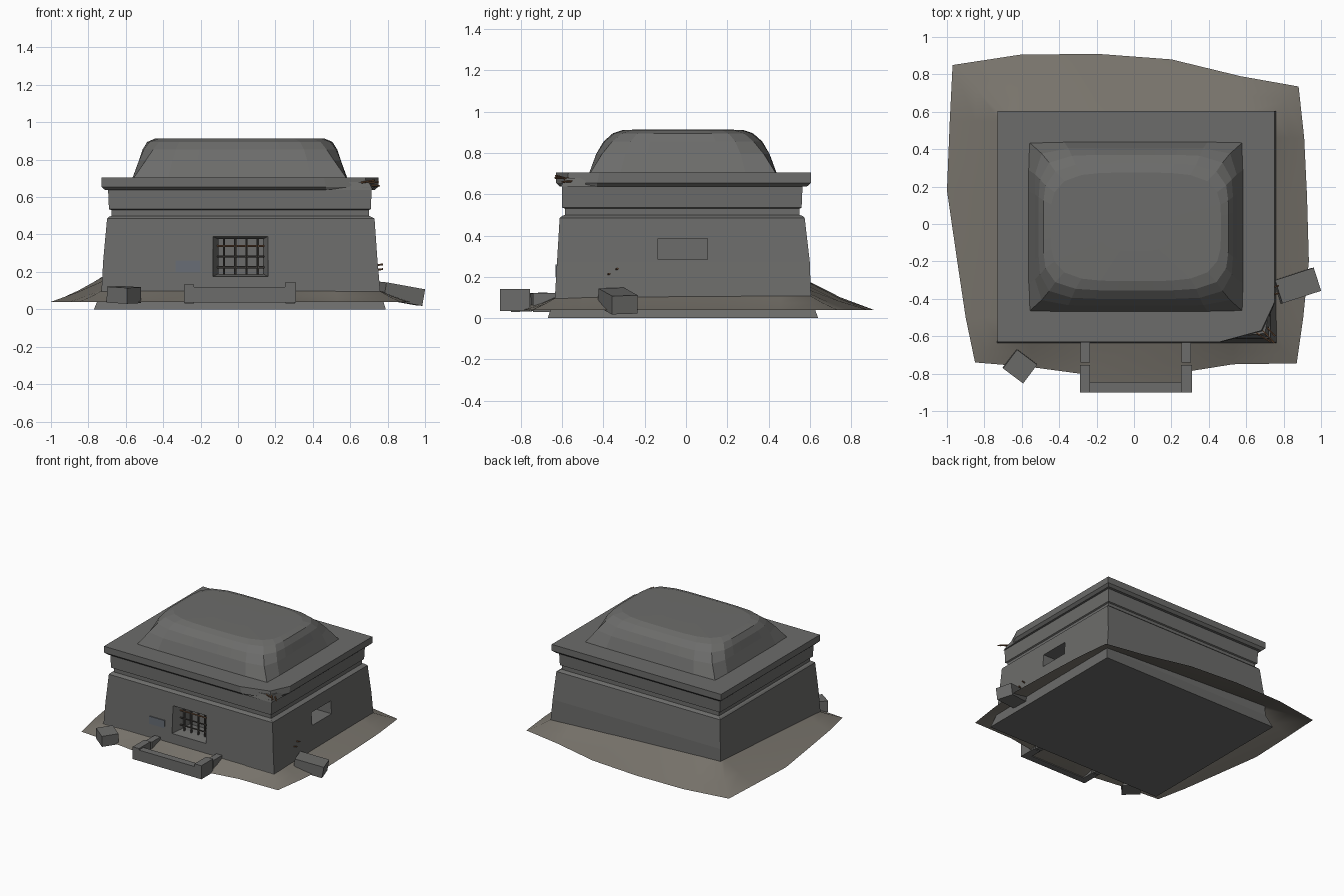
import bpy, bmesh, math
from mathutils import Vector, Euler

if "Cube" in bpy.data.objects:
    bpy.data.objects.remove(bpy.data.objects["Cube"])


def material(name, rgb):
    m = bpy.data.materials.new(name)
    m.diffuse_color = (*rgb, 1)
    m.use_nodes = True
    m.node_tree.nodes["Principled BSDF"].inputs["Base Color"].default_value = m.diffuse_color
    return m


concrete = material("concrete", (0.15, 0.15, 0.145))
soil = material("soil", (0.19, 0.175, 0.15))
iron = material("iron", (0.06, 0.055, 0.05))
rust = material("rust", (0.2, 0.1, 0.05))
faded = material("faded_blue", (0.14, 0.155, 0.18))


def finish(name, bm, mat):
    bmesh.ops.recalc_face_normals(bm, faces=bm.faces)
    me = bpy.data.meshes.new(name)
    bm.to_mesh(me)
    bm.free()
    ob = bpy.data.objects.new(name, me)
    bpy.context.collection.objects.link(ob)
    me.materials.append(mat)
    return ob


def loft(name, rings, mat, caps=True):
    bm = bmesh.new()
    vs = [[bm.verts.new(p) for p in r] for r in rings]
    n = len(vs[0])
    for a, b in zip(vs, vs[1:]):
        for i in range(n):
            bm.faces.new((a[i], a[(i + 1) % n], b[(i + 1) % n], b[i]))
    if caps:
        bm.faces.new(vs[0][::-1])
        bm.faces.new(vs[-1])
    return finish(name, bm, mat)


def rect(x0, x1, y0, y1, z):
    return [(x0, y0, z), (x1, y0, z), (x1, y1, z), (x0, y1, z)]


def box(name, x0, x1, y0, y1, z0, z1, mat):
    return loft(name, [rect(x0, x1, y0, y1, z0), rect(x0, x1, y0, y1, z1)], mat)


def block(name, centre, size, rot, mat):
    ob = box(name, *[s * v / 2 for v in size for s in (-1, 1)], mat)
    ob.location = centre
    ob.rotation_euler = Euler(rot)
    return ob


def rod(name, a, b, r, mat, sides=6):
    a, b = Vector(a), Vector(b)
    bm = bmesh.new()
    bmesh.ops.create_cone(bm, cap_ends=True, segments=sides, radius1=r, radius2=r, depth=(b - a).length)
    ob = finish(name, bm, mat)
    ob.location = (a + b) / 2
    ob.rotation_euler = (b - a).to_track_quat('Z', 'Y').to_euler()
    return ob


# Main walls with flared foot, groove and upper band
walls = loft("walls", [rect(*r) for r in [
    (-0.77, 0.79, -0.67, 0.64, 0.0),
    (-0.73, 0.76, -0.635, 0.605, 0.10),
    (-0.72, 0.745, -0.625, 0.60, 0.27),
    (-0.70, 0.73, -0.612, 0.575, 0.485),
    (-0.69, 0.71, -0.60, 0.565, 0.495),
    (-0.675, 0.70, -0.585, 0.55, 0.50),
    (-0.675, 0.70, -0.585, 0.55, 0.53),
    (-0.69, 0.71, -0.60, 0.56, 0.535),
    (-0.695, 0.715, -0.60, 0.565, 0.65)]], concrete)


# Recessed window openings
def opening(cutter):
    mod = walls.modifiers.new(cutter.name, 'BOOLEAN')
    mod.operation = 'DIFFERENCE'
    mod.solver = 'EXACT'
    mod.object = cutter
    cutter.hide_render = True
    cutter.hide_set(True)


def xz(x0, x1, z0, z1, y):
    return [(x0, y, z0), (x1, y, z0), (x1, y, z1), (x0, y, z1)]


opening(loft("front_window_cutter", [xz(-0.135, 0.16, 0.175, 0.39, -0.70),
                                     xz(-0.135, 0.16, 0.175, 0.39, -0.62),
                                     xz(-0.105, 0.135, 0.19, 0.375, -0.55),
                                     xz(-0.105, 0.135, 0.19, 0.375, -0.45)], iron))
opening(box("side_window_cutter", 0.60, 0.85, -0.135, 0.105, 0.285, 0.385, iron))

# Window grille
for i in range(4):
    x = -0.075 + i * 0.06
    rod("grille_upright", (x, -0.56, 0.18), (x, -0.56, 0.385), 0.007, iron)
for i in range(3):
    z = 0.225 + i * 0.057
    rod("grille_crossbar", (-0.12, -0.56, z), (0.15, -0.56, z), 0.006, rust if i == 2 else iron)

# Cornice slab with a broken front right corner
def cornice_ring(g, z, chip):
    return [(-0.73 + g, -0.63 + g, z), (0.47 - chip, -0.63 + g, z), (0.69 - chip, -0.575 + chip / 2, z),
            (0.75 - g, -0.43 + chip, z), (0.75 - g, 0.605 - g, z), (-0.73 + g, 0.605 - g, z)]


loft("cornice", [cornice_ring(0.02, 0.637, 0.0), cornice_ring(0.0, 0.655, 0.0),
                 cornice_ring(0.0, 0.705, 0.01)], concrete)
loft("broken_corner_core", [[(0.45, -0.61, z), (0.72 - d, -0.605 + d, z), (0.73, -0.42, z), (0.6, -0.45, z)]
                            for z, d in ((0.637, 0.0), (0.68, 0.02))], concrete)
# Exposed reinforcing rods
for a, b in [((0.66, -0.54, 0.675), (0.75, -0.635, 0.68)), ((0.68, -0.52, 0.665), (0.755, -0.60, 0.66)),
             ((0.62, -0.56, 0.67), (0.73, -0.63, 0.69))]:
    rod("exposed_rod", a, b, 0.005, rust)
for y, z in ((-0.38, 0.21), (-0.34, 0.235)):
    rod("wall_rod", (0.73, y, z), (0.775, y + 0.01, z + 0.005), 0.005, rust)

# Domed roof: square foot blending into a rounded crown
CX, CY, N = 0.01, -0.015, 32


def roof_ring(hx, hy, z, power):
    pts = []
    for i in range(N):
        a = 2 * math.pi * (i + 0.5) / N - math.pi / N
        c, s = math.cos(a), math.sin(a)
        k = (abs(c) ** power + abs(s) ** power) ** (-1 / power)
        pts.append((CX + hx * c * k, CY + hy * s * k, z))
    return pts


loft("domed_roof", [roof_ring(0.575, 0.455, 0.70, 80), roof_ring(0.54, 0.42, 0.795, 10),
                    roof_ring(0.52, 0.385, 0.855, 6), roof_ring(0.495, 0.34, 0.895, 5),
                    roof_ring(0.455, 0.29, 0.912, 4), roof_ring(0.2, 0.13, 0.914, 3)], concrete)

# Soil banked against the walls
outline = [(-0.85, -0.74), (-0.55, -0.765), (-0.29, -0.80), (-0.24, -0.85), (0.26, -0.85), (0.31, -0.785),
           (0.53, -0.75), (0.87, -0.745), (0.905, -0.5), (0.935, -0.2), (0.925, 0.15), (0.91, 0.46),
           (0.88, 0.735), (0.57, 0.79), (0.2, 0.88), (-0.2, 0.91), (-0.61, 0.905), (-0.97, 0.85),
           (-0.985, 0.55), (-1.0, 0.18), (-0.945, -0.2), (-0.90, -0.5)]


def bank(t):
    pts = []
    for x, y in outline:
        ix, iy = max(-0.715, min(0.745, x)), max(-0.62, min(0.59, y))
        u, v = (0.745 - ix) / 1.46, (iy + 0.62) / 1.21
        top = 0.105 + 0.065 * u * v + 0.01 * v
        pts.append((x + (ix - x) * t, y + (iy - y) * t, 0.04 + (top - 0.04) * t ** 1.15))
    return pts


earth = loft("soil_bank", [bank(t) for t in (0, 0.5, 1)], soil, caps=False)
for p in earth.data.polygons:
    p.use_smooth = True

# Low retaining kerb in front of the window
box("kerb_front", -0.29, 0.31, -0.90, -0.845, 0.035, 0.12, concrete)
for name, x0, x1, x2, x3, h in (("left", -0.29, -0.235, -0.285, -0.235, 0.132),
                                ("right", 0.25, 0.31, 0.255, 0.305, 0.142)):
    box("kerb_arm_" + name, x0, x1, -0.90, -0.755, 0.035, h, concrete)
    box("kerb_return_" + name, x2, x3, -0.74, -0.60, 0.03, 0.122, concrete)

# Fallen blocks
block("fallen_block_left", (-0.61, -0.76, 0.077), (0.135, 0.125, 0.085), (0.03, 0.05, math.radians(-37)), concrete)
block("fallen_block_right", (0.87, -0.33, 0.083), (0.22, 0.13, 0.09), (0.03, 0.17, math.radians(18)), concrete)

# Faded painted panel beside the window
loft("faded_panel", [xz(-0.335, -0.20, 0.20, 0.26, -0.633), xz(-0.335, -0.20, 0.20, 0.26, -0.61)], faded)
